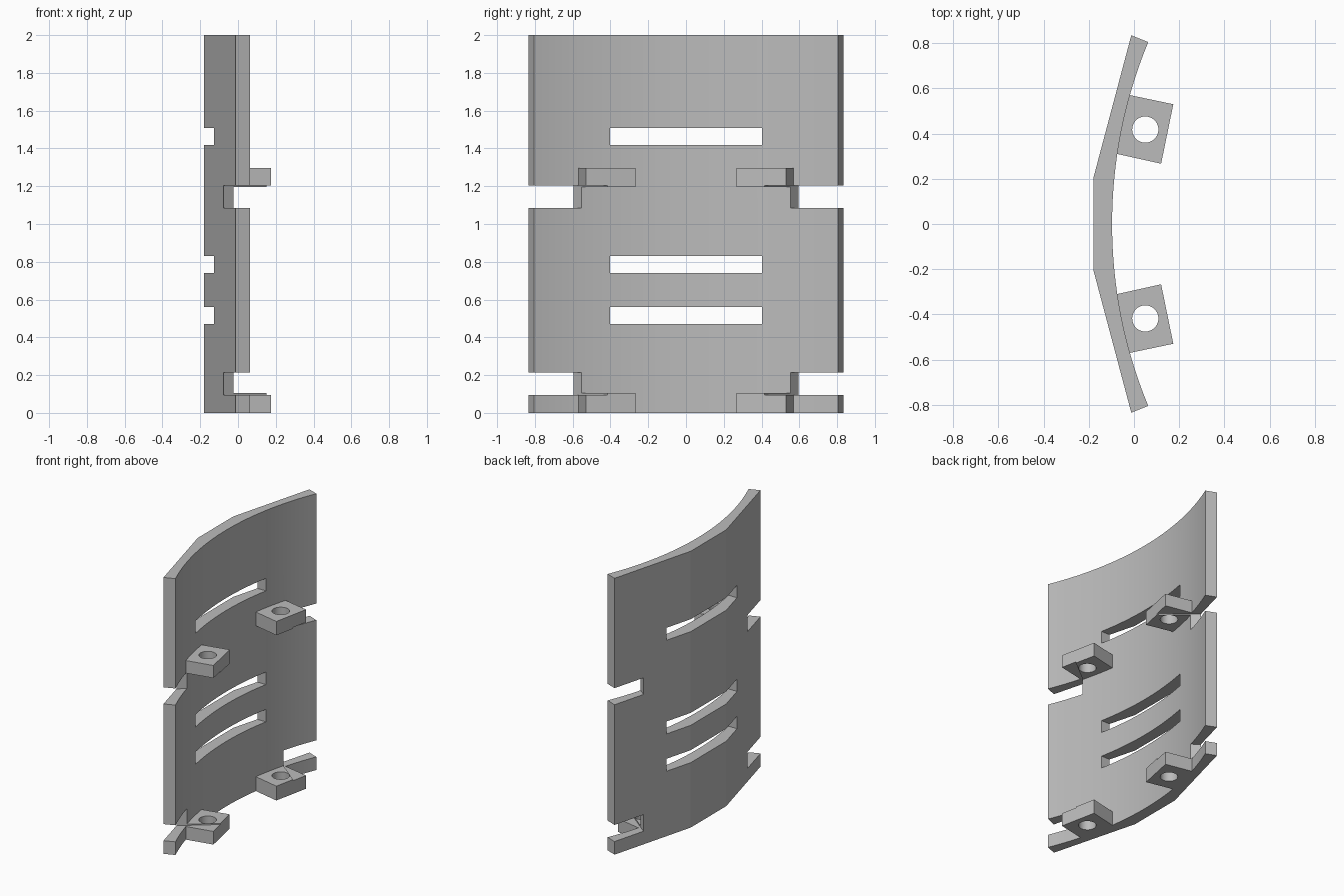
import bpy, bmesh, math

cube = bpy.data.objects.get("Cube")
if cube:
    bpy.data.objects.remove(cube, do_unlink=True)

grey = bpy.data.materials.new("plain grey")
grey.use_nodes = True
colour = (0.5, 0.5, 0.5, 1)
grey.diffuse_color = colour
grey.node_tree.nodes["Principled BSDF"].inputs["Base Color"].default_value = colour


def prism(name, outline, low, high):
    """Extrude a plan outline between two heights."""
    bm = bmesh.new()
    face = bm.faces.new([bm.verts.new((x, y, low)) for x, y in outline])
    top = bmesh.ops.extrude_face_region(bm, geom=[face])["geom"]
    verts = [g for g in top if isinstance(g, bmesh.types.BMVert)]
    bmesh.ops.translate(bm, verts=verts, vec=(0, 0, high - low))
    bmesh.ops.recalc_face_normals(bm, faces=bm.faces)
    mesh = bpy.data.meshes.new(name)
    bm.to_mesh(mesh)
    bm.free()
    mesh.materials.append(grey)
    obj = bpy.data.objects.new(name, mesh)
    bpy.context.collection.objects.link(obj)
    return obj


def combine(target, tool, operation):
    """Apply a boolean and discard its tool."""
    tool.hide_render = True
    mod = target.modifiers.new(operation.lower(), 'BOOLEAN')
    mod.operation, mod.solver, mod.object = operation, 'EXACT', tool
    bpy.context.view_layer.objects.active = target
    bpy.ops.object.modifier_apply(modifier=mod.name)
    bpy.data.objects.remove(tool, do_unlink=True)


def side_of(points, side):
    return [(x, side * y) for x, y in points]


# Plate: three flats outside, a smooth arc inside
RADIUS, INNER_X, HALF, STEPS = 2.105, -0.097, 0.805, 40
sweep = math.asin(HALF / RADIUS)
angles = [sweep * (2 * i / STEPS - 1) for i in range(STEPS + 1)]
arc = [(INNER_X + RADIUS * (1 - math.cos(a)), RADIUS * math.sin(a)) for a in angles]
outside = [(-0.012, 0.835), (-0.18, 0.203), (-0.18, -0.203), (-0.012, -0.835)]
plate = prism("curved_plate", arc + outside, 0, 2)

# Mounting lugs, rooted inside the plate
lug = [(-0.05, 0.577), (0.174, 0.53), (0.12, 0.267), (-0.105, 0.317)]
lug_heights = [(0, 0.104), (1.196, 1.296)]
for low, high in lug_heights:
    for side in (1, -1):
        combine(plate, prism("lug", side_of(lug, side), low, high), 'UNION')

# Screw holes through the lugs
turns = [math.tau * i / 40 for i in range(40)]
circle = [(0.05 + 0.058 * math.cos(t), 0.418 + 0.058 * math.sin(t)) for t in turns]
for low, high in lug_heights:
    for side in (1, -1):
        hole = prism("hole_cutter", side_of(circle, side), low - 0.05, high + 0.05)
        combine(plate, hole, 'DIFFERENCE')

# Edge notches with slanted ends, which also shave the lug corners
notch = [(-0.202, 0.695), (0.24, 0.344), (0.4, 1), (-0.2, 1)]
for low in (0.095, 1.085):
    for side in (1, -1):
        cutter = prism("notch_cutter", side_of(notch, side), low, low + 0.12)
        combine(plate, cutter, 'DIFFERENCE')

# Horizontal slots
slot = [(-0.4, -0.402), (0.3, -0.402), (0.3, 0.402), (-0.4, 0.402)]
for low in (0.47, 0.74, 1.418):
    combine(plate, prism("slot_cutter", slot, low, low + 0.09), 'DIFFERENCE')

bpy.ops.object.select_all(action='DESELECT')
plate.select_set(True)
bpy.context.view_layer.objects.active = plate
bpy.ops.object.shade_smooth_by_angle(angle=math.radians(12))
